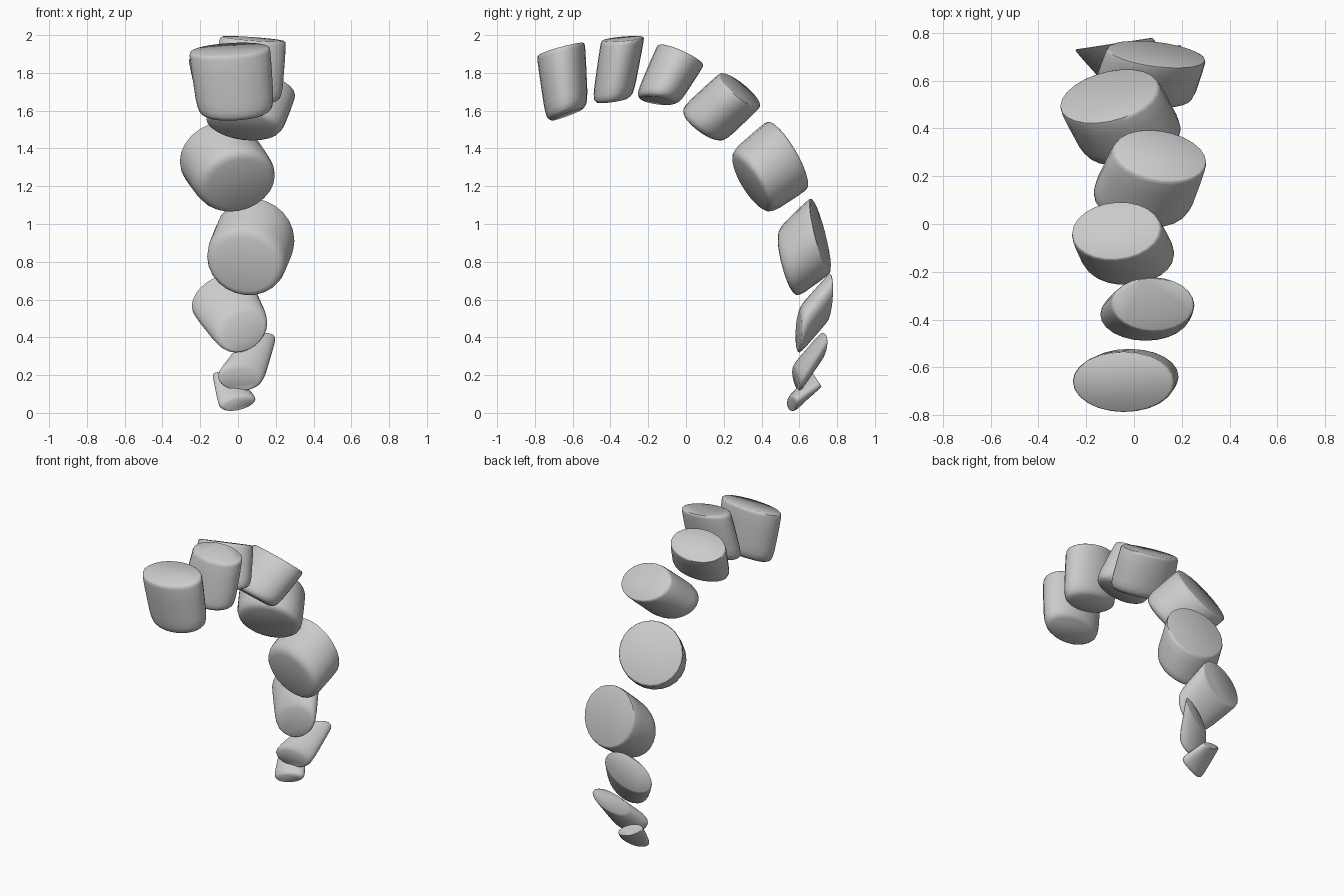
import bpy, bmesh, math
from mathutils import Vector

if "Cube" in bpy.data.objects:
    bpy.data.objects.remove(bpy.data.objects["Cube"])

SIDES = 24
# ring profile along each segment: (position, scale); soft inner rim, crisper outer rim
PROFILE = [(-0.03, 0.78), (0, 0.88), (0.04, 0.95), (0.12, 0.99), (0.25, 1.01),
           (0.7, 1.01), (0.93, 1.0), (0.985, 0.98), (1.0, 0.94)]
SLANT = 0.6   # how far the discs follow the sideways slant of the segment


def face_end(x, a, b, rx):
    """End disc: centre x, two side-view corners (y, z), half width."""
    a, b = Vector((0, *a)), Vector((0, *b))
    return Vector((x, 0, 0)) + (a + b) / 2, (b - a) / 2, rx


def segment(name, inner, outer, tilts=None):
    (ci, vi, ri), (co, vo, ro) = face_end(*inner), face_end(*outer)
    axis = co - ci
    radial = Vector((0, axis.y, axis.z))
    t = SLANT * math.atan2(-axis.x, radial.length)
    # discs lean with the slanted axis unless tilts are given
    w = Vector((math.cos(t), 0, 0)) + radial.normalized() * math.sin(t)
    wi, wo = w * ri, w * ro
    if tilts:
        wi, wo = Vector((ri, *tilts[0])), Vector((ro, *tilts[1]))
    bm = bmesh.new()
    rings = []
    for p, s in PROFILE:
        c, v, ww = ci.lerp(co, p), vi.lerp(vo, p), wi.lerp(wo, p)
        rings.append([bm.verts.new(c + s * (ww * math.cos(k) + v * math.sin(k)))
                      for k in (2 * math.pi * j / SIDES for j in range(SIDES))])
    for r0, r1 in zip(rings, rings[1:]):
        for j in range(SIDES):
            k = (j + 1) % SIDES
            bm.faces.new((r0[j], r0[k], r1[k], r1[j]))
    bm.faces.new(rings[0])
    bm.faces.new(rings[-1])
    bmesh.ops.recalc_face_normals(bm, faces=bm.faces)
    mesh = bpy.data.meshes.new(name)
    bm.to_mesh(mesh)
    bm.free()
    obj = bpy.data.objects.new(name, mesh)
    bpy.context.collection.objects.link(obj)
    for o in bpy.context.selected_objects:
        o.select_set(False)
    obj.select_set(True)
    bpy.context.view_layer.objects.active = obj
    bpy.ops.object.shade_smooth_by_angle(angle=math.radians(50))


# curled chain of segments, from the raised tip down to the foot
segment("tip_segment", (-0.01, (-0.74, 1.55), (-0.52, 1.63), 0.20),
        (-0.045, (-0.79, 1.89), (-0.535, 1.96), 0.215))
segment("segment_2", (0.04, (-0.495, 1.65), (-0.28, 1.68), 0.19),
        (0.08, (-0.45, 1.97), (-0.22, 1.99), 0.175))
segment("segment_3", (-0.015, (-0.265, 1.68), (-0.035, 1.64), 0.195),
        (-0.075, (-0.15, 1.95), (0.095, 1.84), 0.19))
segment("segment_4", (0.025, (-0.025, 1.61), (0.20, 1.435), 0.21),
        (0.11, (0.18, 1.80), (0.395, 1.62), 0.20))
segment("segment_5", (0.0, (0.24, 1.38), (0.445, 1.055), 0.215),
        (-0.105, (0.43, 1.545), (0.645, 1.185), 0.215))
segment("segment_6", (0.035, (0.485, 0.97), (0.585, 0.61), 0.21),
        (0.095, (0.66, 1.14), (0.765, 0.74), 0.21))
segment("segment_7", (0.025, (0.60, 0.56), (0.60, 0.31), 0.14),
        (-0.085, (0.755, 0.735), (0.755, 0.49), 0.165),
        ((0.02, 0.03), (0.025, 0.045)))
segment("segment_8", (0.01, (0.57, 0.255), (0.60, 0.11), 0.125),
        (0.085, (0.70, 0.41), (0.72, 0.28), 0.115),
        ((0.02, -0.005), (0.04, 0.05)))
segment("foot_segment", (0.0, (0.545, 0.09), (0.58, 0.01), 0.10),
        (-0.055, (0.67, 0.21), (0.71, 0.145), 0.08),
        ((0.025, 0.02), (0.02, -0.025)))
